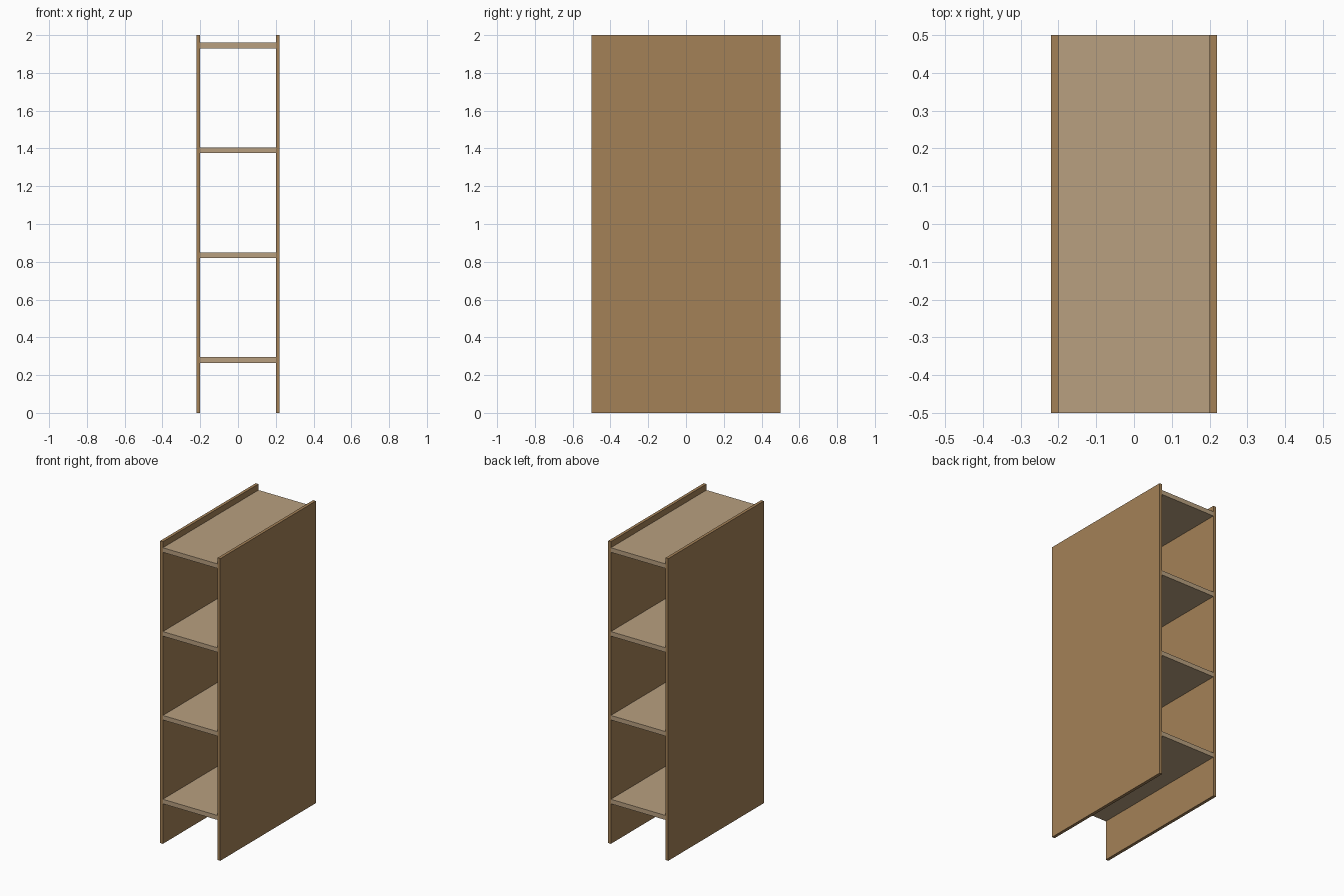
import bpy

if "Cube" in bpy.data.objects:
    bpy.data.objects.remove(bpy.data.objects["Cube"])


def material(name, color):
    mat = bpy.data.materials.new(name)
    mat.diffuse_color = (*color, 1.0)
    mat.use_nodes = True
    mat.node_tree.nodes["Principled BSDF"].inputs["Base Color"].default_value = mat.diffuse_color
    return mat


def board(name, center, size, mat):
    bpy.ops.mesh.primitive_cube_add(size=1, location=center)
    obj = bpy.context.object
    obj.name = name
    obj.scale = size
    bpy.ops.object.transform_apply(location=False, rotation=False, scale=True)
    obj.data.materials.append(mat)
    return obj


dark_wood = material("dark_wood", (0.37, 0.22, 0.095))
light_wood = material("light_wood", (0.48, 0.35, 0.215))

HEIGHT, DEPTH = 2.0, 1.0
INNER_WIDTH, PANEL = 0.40, 0.02
SHELF, FIRST_SHELF, SPACING = 0.03, 0.28, 0.555

# Side panels
for side, sign in (("left", -1), ("right", 1)):
    board(f"{side}_side_panel",
          (sign * (INNER_WIDTH + PANEL) / 2, 0, HEIGHT / 2),
          (PANEL, DEPTH, HEIGHT), dark_wood)

# Evenly spaced shelves between the panels
for i in range(4):
    board(f"shelf_{i + 1}", (0, 0, FIRST_SHELF + i * SPACING),
          (INNER_WIDTH, DEPTH, SHELF), light_wood)
